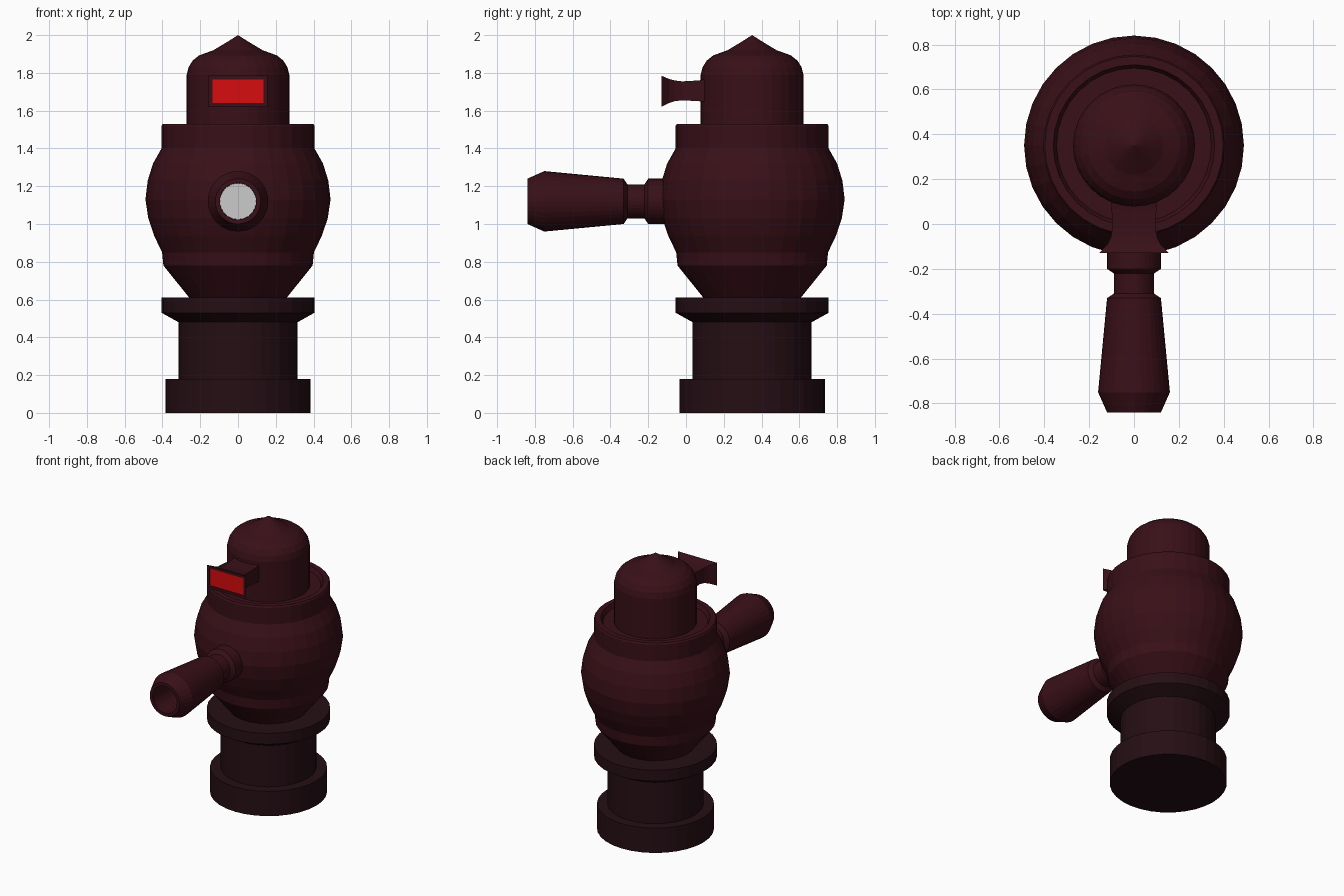
import bpy, bmesh, math
from mathutils import Matrix

if "Cube" in bpy.data.objects:
    bpy.data.objects.remove(bpy.data.objects["Cube"])

AXIS_Y = 0.35


def material(name, rgb):
    m = bpy.data.materials.new(name)
    m.diffuse_color = (*rgb, 1)
    m.use_nodes = True
    m.node_tree.nodes["Principled BSDF"].inputs["Base Color"].default_value = m.diffuse_color
    return m


BASE = material("dark_base", (0.0185, 0.0045, 0.007))
SHELL = material("dark_red", (0.04, 0.005, 0.009))
RED = material("bright_red", (0.68, 0.004, 0.005))


def finish(name, bm, mat=None):
    """Flat-shaded object from a bmesh."""
    bmesh.ops.remove_doubles(bm, verts=bm.verts, dist=1e-5)
    bmesh.ops.recalc_face_normals(bm, faces=bm.faces)
    mesh = bpy.data.meshes.new(name)
    bm.to_mesh(mesh)
    bm.free()
    if mat:
        mesh.materials.append(mat)
    ob = bpy.data.objects.new(name, mesh)
    bpy.context.collection.objects.link(ob)
    return ob


def lathe(name, profile, mat, matrix, sides=32):
    """Revolve (radius, height) points about z, then place with matrix."""
    bm = bmesh.new()
    vs = [bm.verts.new((r, 0, h)) for r, h in profile]
    es = [bm.edges.new(p) for p in zip(vs, vs[1:])]
    bmesh.ops.spin(bm, geom=vs + es, cent=(0, 0, 0), axis=(0, 0, 1),
                   angle=math.tau, steps=sides, use_merge=True)
    bmesh.ops.transform(bm, matrix=matrix, verts=bm.verts)
    return finish(name, bm, mat)


upright = Matrix.Translation((0, AXIS_Y, 0))
forward = Matrix.Translation((0, 0, 1.12)) @ Matrix.Rotation(math.pi / 2, 4, 'X')

# Stepped pedestal with flange
lathe("pedestal", [(0, 0), (0.385, 0), (0.385, 0.18), (0.315, 0.18), (0.315, 0.48),
                   (0.405, 0.53), (0.405, 0.61), (0, 0.61)], BASE, upright)

# Bulbous body with a raised rim around the dome
lathe("body", [(0, 0.6), (0.25, 0.6), (0.395, 0.78), (0.402, 0.85), (0.445, 0.94),
               (0.475, 1.03), (0.49, 1.13), (0.478, 1.23), (0.45, 1.32), (0.405, 1.4),
               (0.405, 1.52), (0.398, 1.53), (0.36, 1.53), (0.345, 1.5), (0, 1.5)],
      SHELL, upright)

# Pointed dome
lathe("dome", [(0, 1.48), (0.272, 1.48), (0.272, 1.79), (0.262, 1.83), (0.24, 1.865),
               (0.205, 1.893), (0.13, 1.92), (0.06, 1.962), (0, 2.0)], SHELL, upright)

# Hollow barrel, heights run toward the front
lathe("barrel", [(0, 0), (0.12, 0), (0.12, 0.2), (0.09, 0.22), (0.09, 0.31),
                 (0.12, 0.33), (0.16, 0.75), (0.12, 0.84), (0.097, 0.84),
                 (0.097, 0.35), (0, 0.35)], SHELL, forward)

# Pale disc deep inside the bore
lathe("bore_disc", [(0, 0.36), (0.096, 0.36)], None, forward)

# Flared eye stalk: rectangular sections (y, half width, bottom, top)
sections = [(0.12, 0.1, 1.645, 1.77), (0.07, 0.1, 1.65, 1.76), (-0.02, 0.096, 1.655, 1.755),
            (-0.06, 0.103, 1.65, 1.76), (-0.09, 0.118, 1.64, 1.768),
            (-0.13, 0.156, 1.62, 1.785), (-0.13, 0.136, 1.64, 1.765),
            (-0.122, 0.136, 1.64, 1.765)]
bm = bmesh.new()
rings = [[bm.verts.new((x, y, z)) for x, z in ((-w, lo), (w, lo), (w, hi), (-w, hi))]
         for y, w, lo, hi in sections]
for a, b in zip(rings, rings[1:]):
    for i in range(4):
        j = (i + 1) % 4
        bm.faces.new((a[i], a[j], b[j], b[i]))
bm.faces.new(rings[0])
bm.faces.new(rings[-1])
finish("eye_stalk", bm, SHELL)

# Red lens
bm = bmesh.new()
bmesh.ops.create_cube(bm, size=1, matrix=Matrix.Translation((0, -0.121, 1.7025))
                      @ Matrix.Diagonal((0.272, 0.01, 0.125, 1)))
finish("eye_lens", bm, RED)
